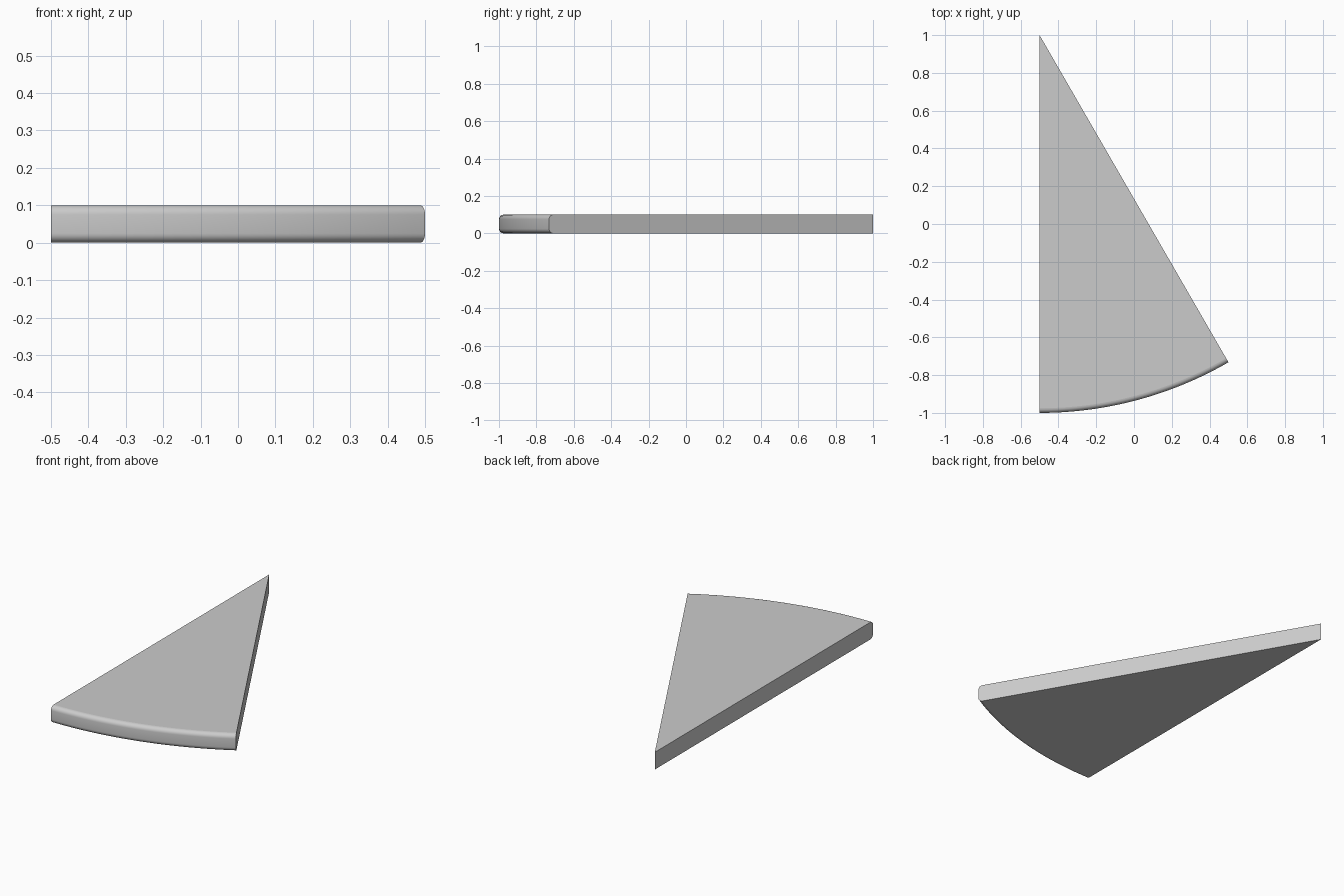
import bpy, bmesh
from math import sin, cos, radians

if "Cube" in bpy.data.objects:
    bpy.data.objects.remove(bpy.data.objects["Cube"])

RADIUS, HEIGHT, FILLET = 2.0, 0.1, 0.025
APEX_X, APEX_Y = -0.5, 1.0
ARC_STEPS, FILLET_STEPS = 32, 6

# Outer rim cross-section (radius, z) with rounded bottom and top edges
profile = []
for z_mid, start in ((FILLET, -90), (HEIGHT - FILLET, 0)):
    for i in range(FILLET_STEPS + 1):
        a = radians(start + 90 * i / FILLET_STEPS)
        profile.append((RADIUS - FILLET + FILLET * cos(a), z_mid + FILLET * sin(a)))

bm = bmesh.new()
tip_low = bm.verts.new((APEX_X, APEX_Y, 0))
tip_high = bm.verts.new((APEX_X, APEX_Y, HEIGHT))

# Sweep the rim through thirty degrees around the tip
columns = []
for i in range(ARC_STEPS + 1):
    a = radians(30 * i / ARC_STEPS)
    columns.append([bm.verts.new((APEX_X + r * sin(a), APEX_Y - r * cos(a), z))
                    for r, z in profile])
for c, d in zip(columns, columns[1:]):
    for j in range(len(profile) - 1):
        bm.faces.new((c[j], d[j], d[j + 1], c[j + 1])).smooth = True

# Flat bottom, top and two straight cut sides
bm.faces.new([tip_low] + [c[0] for c in columns])
bm.faces.new([tip_high] + [c[-1] for c in columns])
for c in (columns[0], columns[-1]):
    bm.faces.new([tip_low] + c + [tip_high])
bmesh.ops.recalc_face_normals(bm, faces=bm.faces)

mesh = bpy.data.meshes.new("wedge_slab")
bm.to_mesh(mesh)
bm.free()
bpy.context.collection.objects.link(bpy.data.objects.new("wedge_slab", mesh))
